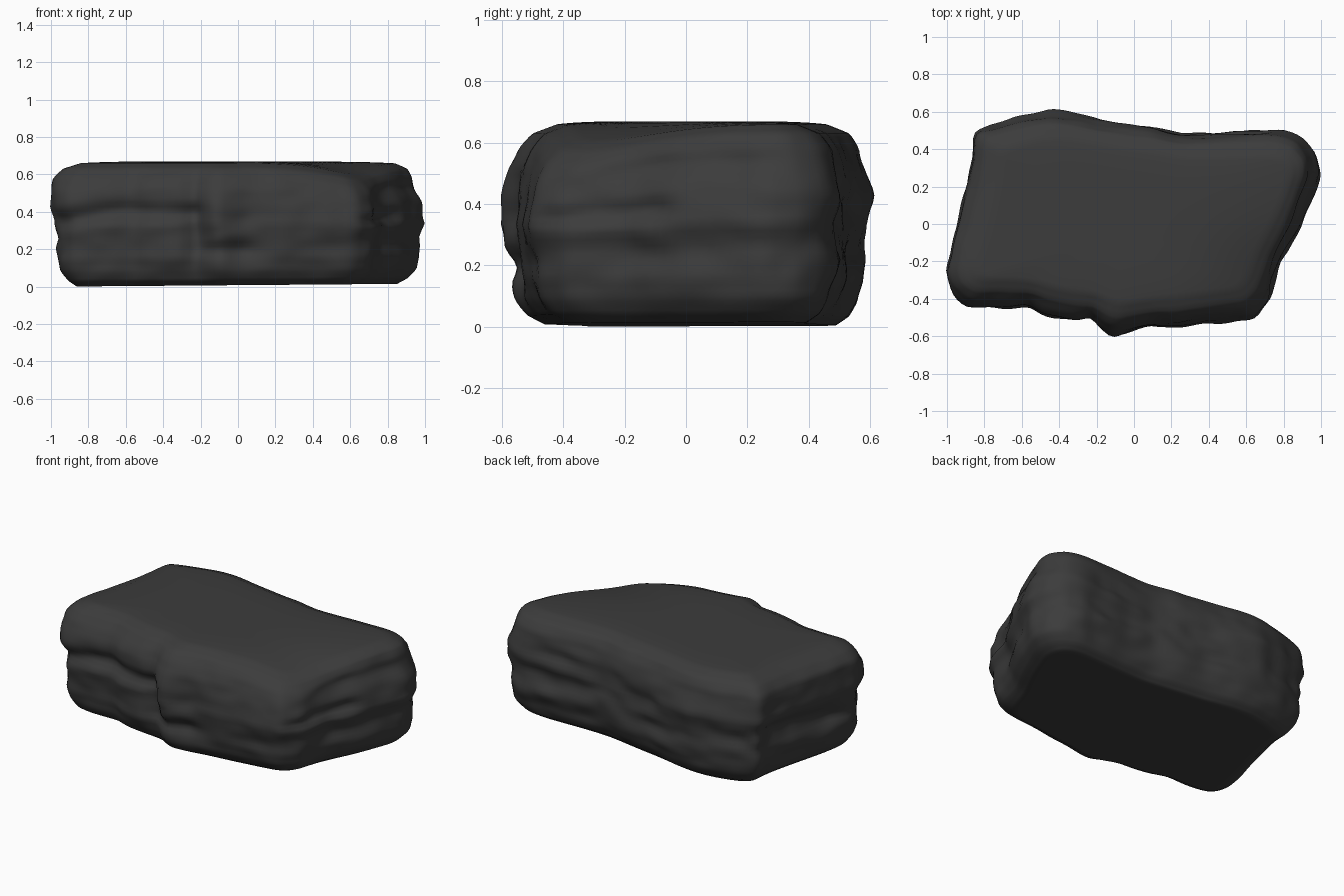
import bpy, bmesh, math
from mathutils import Vector, noise

cube = bpy.data.objects.get("Cube")
if cube:
    bpy.data.objects.remove(cube, do_unlink=True)

# Widest outline of the slab, counter-clockwise
OUTLINE = [(-1.01, -.25), (-.98, -.37), (-.91, -.45), (-.68, -.47), (-.57, -.45), (-.49, -.51),
           (-.31, -.54), (-.23, -.51), (-.19, -.57), (-.11, -.62), (.05, -.57), (.24, -.56),
           (.45, -.53), (.64, -.51), (.74, -.42), (.8, -.2), (.89, -.05), (.95, .1),
           (1.01, .26), (.99, .38), (.91, .47), (.8, .51), (.55, .5), (.25, .49), (.1, .53),
           (-.1, .55), (-.28, .59), (-.45, .61), (-.64, .575), (-.86, .5), (-.86, .34), (-.92, .1)]

# How far each side steps inward at each height
HEIGHTS = [0, .03, .08, .15, .2, .25, .33, .42, .52, .58, .63, .66]
LEFT = [.13, .09, .06, .04, .04, .05, .02, 0, 0, .01, .06, .15]
RIGHT = [.14, .09, .05, .03, .03, .035, .005, .03, .055, .065, .09, .15]
FRONT = [.13, .08, .05, .03, .03, .02, 0, .01, .03, .06, .1, .17]
BACK = [.11, .07, .04, .02, .01, .01, .02, 0, .02, .035, .07, .14]

# Cracks: start, end, radius, depth
CRACKS = [((-.97, -.4, .35), (-.6, -.46, .41), .05, .05),
          ((-.6, -.46, .41), (-.27, -.52, .39), .05, .05),
          ((-.24, -.52, .38), (-.2, -.55, .23), .05, .03),
          ((-.2, -.57, .2), (0, -.58, .18), .05, .04),
          ((.02, -.56, .36), (.06, -.56, .46), .05, .02),
          ((.7, -.45, .36), (.84, -.12, .38), .04, .03),
          ((.78, -.2, .22), (.9, .06, .22), .05, .02),
          ((.86, -.1, .54), (.94, .15, .53), .04, .02),
          ((.95, .4, .26), (.35, .48, .3), .05, .02),
          ((.6, .48, .45), (-.1, .54, .4), .05, .02),
          ((-.1, .54, .24), (-.7, .54, .3), .05, .02),
          ((-.85, .4, .35), (-.95, -.1, .27), .05, .03)]
COUNT, LEVELS, TOP = 160, 36, .67


def profile(table, z):
    for i in range(len(HEIGHTS) - 1):
        if z <= HEIGHTS[i + 1]:
            t = (z - HEIGHTS[i]) / (HEIGHTS[i + 1] - HEIGHTS[i])
            return table[i] + (table[i + 1] - table[i]) * t
    return table[-1]


def resample(points, count):
    pts = [Vector(p) for p in points]
    pairs = list(zip(pts, pts[1:] + pts[:1]))
    step = sum((b - a).length for a, b in pairs) / count
    out, travelled = [], 0
    for a, b in pairs:
        length = (b - a).length
        while len(out) * step < travelled + length - 1e-6 and len(out) < count:
            out.append(a.lerp(b, (len(out) * step - travelled) / length))
        travelled += length
    return out


def smooth(pts, passes):
    for _ in range(passes):
        pts = [(pts[i - 1] + p * 2 + pts[(i + 1) % len(pts)]) / 4 for i, p in enumerate(pts)]
    return pts


def crack_depth(p):
    deepest = 0
    for start, end, radius, depth in CRACKS:
        a, b = Vector(start), Vector(end)
        t = max(0, min(1, (p - a).dot(b - a) / (b - a).length_squared))
        offset = p - a.lerp(b, t)
        # Cracks are tight in height but fade slowly along the wall
        d2 = (offset.z / radius) ** 2 + (offset.xy.length / (radius * 2)) ** 2
        deepest = max(deepest, depth * math.exp(-d2))
    return deepest


def settle(x, y, z):
    """Lower the worn front right top corner and tilt the underside slightly."""
    d2 = ((x - .78) ** 2 + (y + .42) ** 2) / .11
    tilt = .008 * (x + 1) * (1 - z / TOP)
    return z + tilt - .09 * math.exp(-d2) * max(0, z / TOP) ** 3


edge = smooth(resample(OUTLINE, COUNT), 1)
soft = smooth(edge, 14)
guide = smooth(edge, 50)
normals = []
for i in range(COUNT):
    d = guide[(i + 1) % COUNT] - guide[i - 1]
    normals.append(Vector((d.y, -d.x)).normalized())

# Layered rock wall
layers = []
for level in range(LEVELS + 1):
    t = level / LEVELS
    z = HEIGHTS[-1] * (.6 * (.5 - .5 * math.cos(math.pi * t)) + .4 * t)
    fade = max(0, math.sin(math.pi * t)) ** .7
    points = []
    for p, soft_p, n in zip(edge, soft, normals):
        wx = n.x ** 2
        inset = (profile(RIGHT if n.x > 0 else LEFT, z) * wx
                 + profile(BACK if n.y > 0 else FRONT, z) * (1 - wx))
        base = p.lerp(soft_p, 1 - fade)
        at = Vector((base.x, base.y, z))
        rough = noise.noise(Vector((at.x * 3, at.y * 3, z * 8))) * .016
        rough += noise.noise(Vector((at.x * 8 + 5, at.y * 8, z * 12))) * .012
        inset += fade * (crack_depth(at) + rough)
        q = base - n * inset
        points.append((q.x, q.y, settle(q.x, q.y, z)))
    layers.append(points)

# Flat underside and gently domed top, both closing towards the middle
SCALES = (.95, .85, .7, .5, .25)
underside = [[(x * s, y * s, settle(x * s, y * s, 0)) for x, y, _ in layers[0]]
             for s in reversed(SCALES)]
top = []
for s in SCALES:
    z = TOP - (TOP - HEIGHTS[-1]) * s ** 6
    top.append([(x * s, y * s, settle(x * s, y * s, z)) for x, y, _ in layers[-1]])

# Skin all rings into one closed surface
bm = bmesh.new()
rings = [[bm.verts.new(p) for p in layer] for layer in underside + layers + top]
for low, high in zip(rings, rings[1:]):
    for i in range(COUNT):
        j = (i + 1) % COUNT
        bm.faces.new((low[i], low[j], high[j], high[i]))
bm.faces.new(rings[-1])
bm.faces.new(list(reversed(rings[0])))
bmesh.ops.recalc_face_normals(bm, faces=bm.faces)

mesh = bpy.data.meshes.new("rock_slab")
bm.to_mesh(mesh)
bm.free()
rock = bpy.data.objects.new("rock_slab", mesh)
bpy.context.collection.objects.link(rock)

# Dark stone colour
stone = bpy.data.materials.new("dark_stone")
stone.use_nodes = True
colour = (.045, .045, .045, 1)
stone.diffuse_color = colour
bsdf = next(n for n in stone.node_tree.nodes if n.type == 'BSDF_PRINCIPLED')
bsdf.inputs["Base Color"].default_value = colour
mesh.materials.append(stone)

bpy.context.view_layer.objects.active = rock
rock.select_set(True)
bpy.ops.object.shade_smooth_by_angle(angle=math.radians(70))
